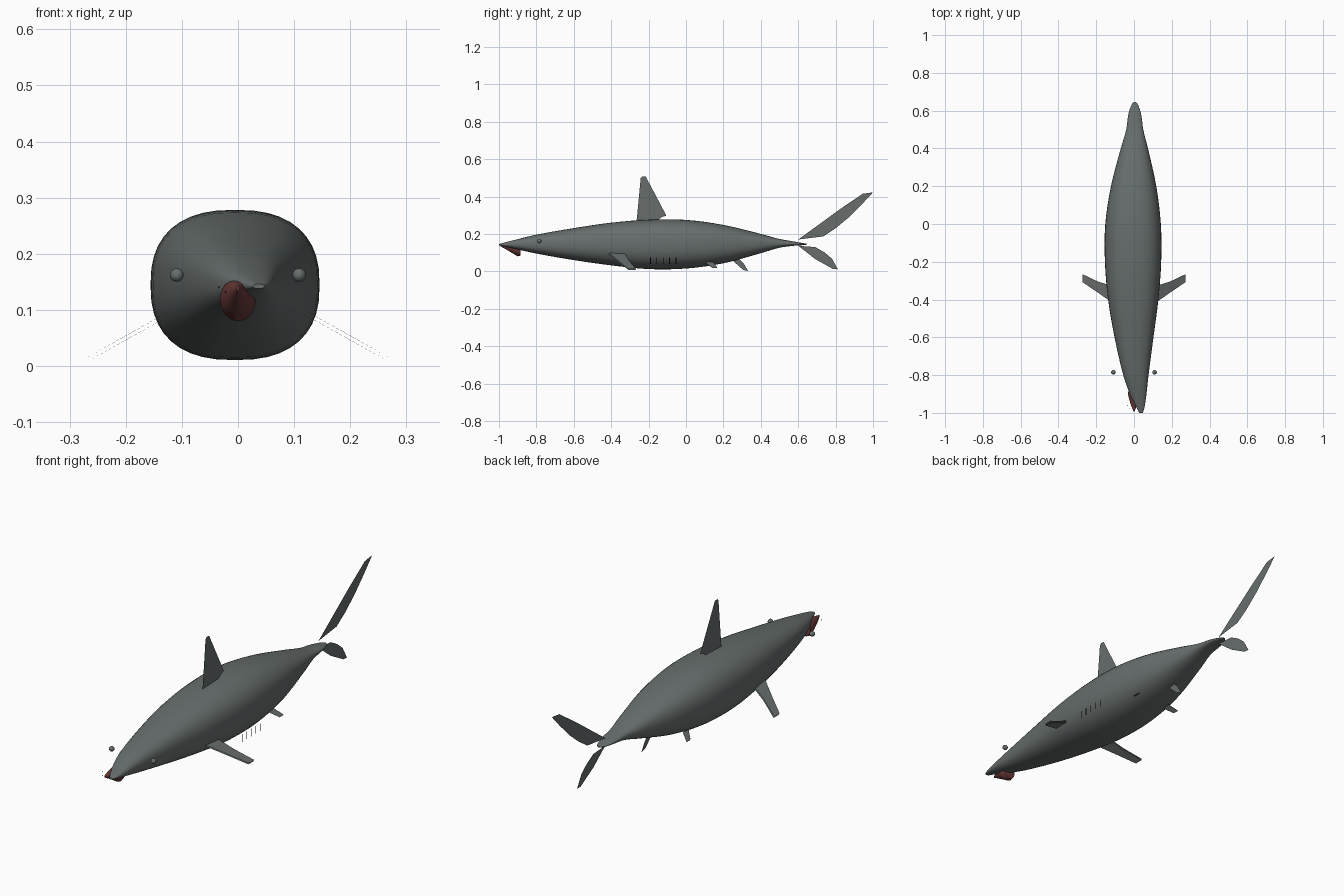
import bpy, bmesh, math
from mathutils import Vector

if "Cube" in bpy.data.objects:
    bpy.data.objects.remove(bpy.data.objects["Cube"])


def material(name, rgb):
    m = bpy.data.materials.new(name)
    m.diffuse_color = (*rgb, 1)
    m.use_nodes = True
    m.node_tree.nodes["Principled BSDF"].inputs["Base Color"].default_value = m.diffuse_color
    return m


SKIN = material("slate grey", (0.135, 0.155, 0.152))
MOUTH = material("dull red", (0.14, 0.042, 0.04))
DARK = material("near black", (0.006, 0.006, 0.006))


def make(name, verts, faces, mat, smooth=False):
    me = bpy.data.meshes.new(name)
    me.from_pydata([tuple(v) for v in verts], [], faces)
    me.materials.append(mat)
    ob = bpy.data.objects.new(name, me)
    bpy.context.collection.objects.link(ob)
    if smooth:
        bm = bmesh.new()
        bm.from_mesh(me)
        bmesh.ops.recalc_face_normals(bm, faces=bm.faces)
        bm.to_mesh(me)
        bm.free()
        bpy.context.view_layer.objects.active = ob
        ob.select_set(True)
        bpy.ops.object.shade_smooth_by_angle(angle=math.radians(45))
        ob.select_set(False)
    return ob


def loft(name, rings, mat):
    """Skin a list of equal closed rings and cap both ends."""
    n = len(rings[0])
    faces = [(i * n + j, i * n + (j + 1) % n, (i + 1) * n + (j + 1) % n, (i + 1) * n + j)
             for i in range(len(rings) - 1) for j in range(n)]
    faces += [tuple(range(n)), tuple(range((len(rings) - 1) * n, len(rings) * n))]
    return make(name, [v for r in rings for v in r], faces, mat, True)


def section(y, cx, hw, top, bottom, power=2.45, n=40):
    """Rounded-square cross-section across the body."""
    pts = []
    for k in range(n):
        c, s = math.cos(2 * math.pi * k / n), math.sin(2 * math.pi * k / n)
        e = 2 / power
        pts.append((cx + hw * math.copysign(abs(c) ** e, c), y,
                    (top + bottom) / 2 + (top - bottom) / 2 * math.copysign(abs(s) ** e, s)))
    return pts


# Body: y, centre x, half width, top z, bottom z
stations = [
    (-1.0, 0.037, 0.010, 0.146, 0.138), (-0.97, 0.034, 0.022, 0.154, 0.133),
    (-0.9, 0.022, 0.044, 0.172, 0.117), (-0.8, 0.010, 0.067, 0.196, 0.095),
    (-0.6, 0.000, 0.103, 0.231, 0.060), (-0.4, -0.004, 0.133, 0.260, 0.032),
    (-0.2, -0.005, 0.149, 0.276, 0.012), (0.0, -0.005, 0.147, 0.275, 0.015),
    (0.2, -0.002, 0.120, 0.248, 0.043), (0.4, 0.002, 0.072, 0.200, 0.097),
    (0.5, 0.004, 0.045, 0.173, 0.126), (0.58, 0.004, 0.034, 0.159, 0.137),
    (0.63, 0.004, 0.018, 0.150, 0.140), (0.645, 0.004, 0.006, 0.147, 0.142)]


def slope(i):
    a, b = stations[max(i - 1, 0)], stations[min(i + 1, len(stations) - 1)]
    return [(q - p) / (b[0] - a[0]) for p, q in zip(a, b)]


rings = []
for i in range(len(stations) - 1):
    a, b, ma, mb = stations[i], stations[i + 1], slope(i), slope(i + 1)
    h = b[0] - a[0]
    for k in range(4):
        t = k / 4
        f = (2*t**3 - 3*t**2 + 1, h*(t**3 - 2*t**2 + t), 3*t**2 - 2*t**3, h*(t**3 - t**2))
        vals = [f[0]*p + f[1]*u + f[2]*q + f[3]*v for p, u, q, v in zip(a, ma, b, mb)]
        vals[0] = a[0] + h * t
        rings.append(section(*vals))
rings.append(section(*stations[-1]))
loft("body", rings, SKIN)

# Lower jaw: open cone pointing forward, slightly slanted back end
loft("lower_jaw", [section(y, 0, w, t, b, 2, 24) for y, w, t, b in (
    (-0.992, 0.003, 0.143, 0.134), (-0.965, 0.014, 0.147, 0.119),
    (-0.93, 0.025, 0.153, 0.098), (-0.9, 0.032, 0.157, 0.080),
    (-0.885, 0.030, 0.153, 0.084))], MOUTH)


# Upright fins: thin sheets on the centre plane, given as (y, z) outlines
def upright(name, outline):
    make(name, [(0, y, z) for y, z in outline], [tuple(range(len(outline)))], SKIN)


upright("dorsal_fin", [(-0.265, 0.265), (-0.262, 0.29), (-0.242, 0.5), (-0.233, 0.508),
                       (-0.215, 0.506), (-0.105, 0.298), (-0.13, 0.29), (-0.16, 0.265)])
upright("upper_tail_fin", [(0.6, 0.170), (0.735, 0.187), (0.8, 0.23), (0.87, 0.288),
                           (0.94, 0.358), (1.0, 0.422), (0.945, 0.415), (0.83, 0.337)])
upright("lower_tail_fin", [(0.6, 0.137), (0.63, 0.134), (0.69, 0.130), (0.74, 0.102),
                           (0.78, 0.068), (0.812, 0.011), (0.785, 0.013), (0.69, 0.066)])
upright("anal_fin", [(0.24, 0.066), (0.285, 0.066), (0.31, 0.04), (0.333, 0.0), (0.305, 0.008)])


# Paired fins: two parallel sheets each, mirrored left and right
def paired(name, outline, gap):
    n = len(outline)
    for side, s in (("right", 1), ("left", -1)):
        verts = [(s * (x + d * 0.5), y, z + d) for d in (0, gap) for x, y, z in outline]
        make(f"{side}_{name}", verts, [tuple(range(n)), tuple(range(n, 2 * n))], SKIN)


paired("pectoral_fin", [(0.108, -0.42, 0.098), (0.125, -0.325, 0.088), (0.19, -0.305, 0.052),
                        (0.27, -0.267, 0.007), (0.27, -0.308, 0.007), (0.2, -0.355, 0.046)], 0.006)
paired("pelvic_fin", [(0.085, 0.105, 0.046), (0.085, 0.145, 0.046),
                      (0.12, 0.167, 0.018), (0.12, 0.14, 0.018)], 0.003)

# Eyes
for side, s in (("right", 1), ("left", -1)):
    bpy.ops.mesh.primitive_uv_sphere_add(segments=20, ring_count=12, radius=0.012,
                                         location=(s * 0.109, -0.785, 0.162))
    eye = bpy.context.object
    eye.name = f"{side}_eye"
    eye.data.materials.append(SKIN)
    bpy.ops.object.shade_smooth_by_angle()
    eye.select_set(False)

# Gill slits: narrow plates along the right flank
for i in range(5):
    y = -0.19 + i * 0.034
    make(f"gill_slit_{i + 1}", [(0.155, y + dy, z) for dy, z in
         ((-0.002, 0.038), (0.002, 0.038), (0.002, 0.074), (-0.002, 0.074))], [(0, 1, 2, 3)], DARK)

# Teeth: tiny spikes beside the jaw
for i, p in enumerate(((-0.034, -0.96, 0.142), (-0.022, -0.975, 0.133), (0.032, -0.96, 0.142))):
    c = Vector(p)
    r = 0.002
    make(f"tooth_{i + 1}", [c + Vector(o) for o in ((r, 0, 0), (-r, r, 0), (-r, -r, 0), (0, 0, -2 * r))],
         [(0, 1, 2), (0, 3, 1), (1, 3, 2), (2, 3, 0)], DARK)
